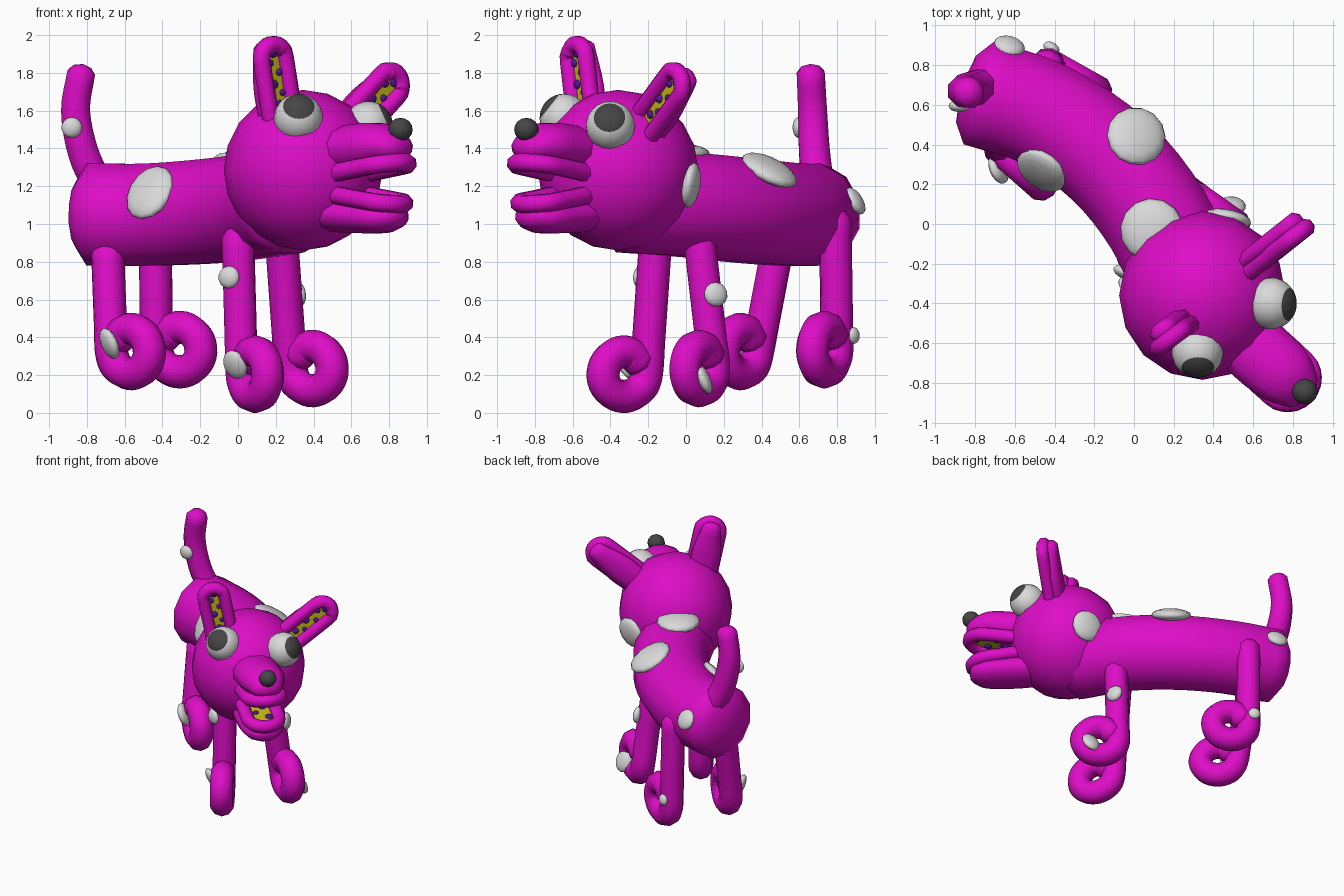
import bpy, bmesh, math
from mathutils import Vector as V, Matrix

if "Cube" in bpy.data.objects:
    bpy.data.objects.remove(bpy.data.objects["Cube"])


def mat(name, rgb):
    m = bpy.data.materials.new(name)
    m.diffuse_color = (*rgb, 1)
    m.use_nodes = True
    m.node_tree.nodes["Principled BSDF"].inputs["Base Color"].default_value = m.diffuse_color
    return m


PINK = mat("magenta", (0.73, 0.004, 0.57))
WHITE = mat("pale grey", (0.70, 0.70, 0.70))
DARK = mat("charcoal", (0.06, 0.06, 0.06))
YELLOW = mat("mustard", (0.58, 0.50, 0.008))
PURPLE = mat("violet", (0.085, 0.008, 0.32))


def finish(bm, name, *mats):
    bmesh.ops.recalc_face_normals(bm, faces=bm.faces)
    me = bpy.data.meshes.new(name)
    for f in bm.faces:
        f.smooth = True
    bm.to_mesh(me)
    bm.free()
    for m in mats:
        me.materials.append(m)
    ob = bpy.data.objects.new(name, me)
    bpy.context.collection.objects.link(ob)
    return ob


def spline(pts, n=4):
    """Catmull-Rom through tuples of any length."""
    p = [tuple(2 * a - b for a, b in zip(pts[0], pts[1]))] + list(pts)
    p.append(tuple(2 * a - b for a, b in zip(pts[-1], pts[-2])))
    out = []
    for i in range(1, len(p) - 2):
        for k in range(n):
            t = k / n
            out.append(tuple(0.5 * (2 * b + (c - a) * t + (2 * a - 5 * b + 4 * c - d) * t * t
                                    + (3 * b - a - 3 * c + d) * t ** 3)
                             for a, b, c, d in zip(*p[i - 1:i + 3])))
    return out + [tuple(pts[-1])]


def tube(name, pts, ref, material=PINK, sides=10, cap=0.6, n=4):
    """Sweep an oval (x, y, z, width, height) along a path; width lies along ref."""
    path = spline(pts, n)
    pos = [V(p[:3]) for p in path]
    bm = bmesh.new()
    rings = []
    ref = V(ref)

    def ring(c, t, w, h):
        s = (ref - t * ref.dot(t)).normalized()
        u = t.cross(s)
        rings.append([bm.verts.new(c + s * w * math.cos(a) + u * h * math.sin(a))
                      for a in (2 * math.pi * (k + 0.5) / sides for k in range(sides))])

    tan = [(pos[min(i + 1, len(pos) - 1)] - pos[max(i - 1, 0)]).normalized() for i in range(len(pos))]
    r0, r1 = min(path[0][3:]), min(path[-1][3:])
    ring(pos[0] - tan[0] * r0 * cap * 0.7, tan[0], path[0][3] * 0.65, path[0][4] * 0.65)
    for p, c, t in zip(path, pos, tan):
        ring(c, t, p[3], p[4])
    ring(pos[-1] + tan[-1] * r1 * cap * 0.7, tan[-1], path[-1][3] * 0.65, path[-1][4] * 0.65)
    for a, b in zip(rings, rings[1:]):
        for k in range(sides):
            bm.faces.new((a[k], a[(k + 1) % sides], b[(k + 1) % sides], b[k]))
    for r, tip in ((rings[0], pos[0] - tan[0] * r0 * cap), (rings[-1], pos[-1] + tan[-1] * r1 * cap)):
        v = bm.verts.new(tip)
        for k in range(sides):
            bm.faces.new((r[k], r[(k + 1) % sides], v))
    return finish(bm, name, material)


def ball(name, c, size, material, axis=(0, 0, 1), seg=16, rings=10):
    """Ellipsoid whose local z follows axis."""
    bm = bmesh.new()
    rot = V(axis).to_track_quat('Z', 'Y').to_matrix().to_4x4()
    bmesh.ops.create_uvsphere(bm, u_segments=seg, v_segments=rings, radius=1,
                              matrix=Matrix.Translation(c) @ rot @ Matrix.Diagonal((*size, 1)))
    return finish(bm, name, material)


def spot(target, p, r, tall=1.0):
    """Pale spot lying on the nearest surface of target."""
    _, loc, nor, _ = target.closest_point_on_mesh(V(p))
    ball(target.name + "_spot", loc, (r, r * tall, 0.02 + r * 0.2), WHITE, nor, 14, 8)


def cupped(name, base, tip, normal, hw, rim, dots):
    """Rounded rim with a mustard lining and violet dots, as used for ears and jaws."""
    b, t = V(base), V(tip)
    d = (t - b).normalized()
    n = V(normal)
    n = (n - d * n.dot(d)).normalized()
    s = d.cross(n)
    length = (t - b).length - hw
    edge = [b - s * hw, b - s * hw + d * length * 0.5]
    edge += [b + d * (length + hw * math.sin(a)) - s * hw * math.cos(a)
             for a in (math.pi * k / 6 for k in range(7))]
    edge += [b + s * hw + d * length * 0.5, b + s * hw]
    tube(name + "_rim", [(*p, rim, rim) for p in edge], n, sides=8, n=2)
    bm = bmesh.new()
    bm.faces.new([bm.verts.new(p) for p in edge])
    finish(bm, name + "_lining", YELLOW)
    for k, (u, v, r) in enumerate(dots):
        ball(f"{name}_dot_{k}", b + d * u * (length + hw) + s * v * hw, (r, r, 0.018), PURPLE, n, 8, 6)
    return b, t, n, s


# body, head and tail
body = tube("body", [(-0.78, 0.66, 1.05, 0.28, 0.28), (-0.45, 0.55, 1.05, 0.28, 0.28),
                     (-0.12, 0.32, 1.07, 0.285, 0.285), (0.12, 0.02, 1.10, 0.285, 0.285),
                     (0.28, -0.33, 1.12, 0.28, 0.28)], (0, 0, 1), cap=0.35, sides=12)
head = ball("head", (0.345, -0.36, 1.285), (0.42, 0.425, 0.425), PINK)
tail = tube("tail", [(-0.74, 0.70, 1.20, 0.09, 0.09), (-0.82, 0.68, 1.38, 0.088, 0.088),
                     (-0.86, 0.67, 1.60, 0.083, 0.083), (-0.83, 0.66, 1.80, 0.08, 0.08)], (0, 1, 0), sides=8)

# legs: straight tube that curls round at the foot
legs = {}
for name, top, foot, way, z0 in (
        ("front_left_leg", (0.0, -0.16, 0.93), (0.02, -0.21), (0.15, -0.25), 0.0),
        ("front_right_leg", (0.23, 0.07, 0.93), (0.28, 0.15), (0.27, -0.19), 0.03),
        ("back_left_leg", (-0.69, 0.48, 0.85), (-0.67, 0.38), (0.25, -0.22), 0.12),
        ("back_right_leg", (-0.44, 0.79, 1.02), (-0.43, 0.80), (0.25, -0.14), 0.13)):
    d = V((*way, 0)).normalized()
    p = V((*foot, z0 + 0.205))
    t = V(top)
    path = [t, t.lerp(p, 0.4), t.lerp(p, 0.75)]
    for k in range(9):
        a = math.radians(180 + 41 * k)
        shrink = 1 - 0.02 * k
        path.append(p + d * (0.14 + 0.14 * shrink * math.cos(a)) + V((0, 0, 0.118 * math.sin(a))))
    legs[name] = tube(name, [(*q, 0.088, 0.088) for q in path], d.cross(V((0, 0, 1))), cap=0.7)

# ears
EAR_DOTS = [(0.92, 0.05, 0.035), (0.80, -0.35, 0.022), (0.68, 0.3, 0.02),
            (0.56, -0.3, 0.026), (0.45, 0.3, 0.018), (0.33, -0.1, 0.024)]
for side, base, tip in (("left", (0.25, -0.53, 1.48), (0.175, -0.585, 1.95)),
                        ("right", (0.56, -0.26, 1.47), (0.85, -0.03, 1.785))):
    b, t, n, s = cupped(side + "_ear", base, tip, (0.6, -0.8, 0), 0.078, 0.047, EAR_DOTS)
    back = [(*(b.lerp(t, f) - n * 0.055), w, 0.052) for f, w in ((0, 0.10), (0.5, 0.115), (0.98, 0.07))]
    tube(side + "_ear_back", back, s, sides=8)

# snout, lower jaw and lips
across = (0.68, 0.73, 0)
tube("snout", [(0.45, -0.47, 1.37, 0.17, 0.12), (0.62, -0.64, 1.40, 0.178, 0.13),
               (0.76, -0.76, 1.42, 0.165, 0.115), (0.85, -0.845, 1.40, 0.11, 0.07)], across, sides=12)
tube("lower_jaw", [(0.45, -0.48, 1.06, 0.16, 0.10), (0.62, -0.64, 1.045, 0.165, 0.095),
                   (0.77, -0.77, 1.035, 0.15, 0.085), (0.84, -0.83, 1.04, 0.10, 0.06)], across, sides=12)
JAW_DOTS = [(0.88, 0.2, 0.026), (0.7, -0.4, 0.03), (0.55, 0.35, 0.022), (0.4, -0.2, 0.026), (0.3, 0.4, 0.02)]
cupped("upper_lip", (0.53, -0.55, 1.255), (0.865, -0.86, 1.325), (0, 0, -1), 0.125, 0.05, JAW_DOTS)
cupped("lower_lip", (0.53, -0.55, 1.165), (0.85, -0.845, 1.105), (0, 0, 1), 0.115, 0.05, JAW_DOTS)
ball("nose", (0.86, -0.845, 1.50), (0.065, 0.065, 0.062), DARK, seg=12, rings=8)

# eyes: pupil is the set of faces pointing along the gaze
for side, c, gaze in (("left", (0.32, -0.645, 1.56), (0.02, -0.78, 0.62)),
                      ("right", (0.69, -0.40, 1.52), (0.88, -0.05, 0.42))):
    eye = ball(side + "_eye", c, (0.13, 0.13, 0.13), WHITE, gaze, 20, 18)
    eye.data.materials.append(DARK)
    g = V(gaze).normalized()
    for f in eye.data.polygons:
        f.material_index = int(f.normal.dot(g) > math.cos(math.radians(40)))

# pale spots
bpy.context.view_layer.update()
for target, p, r, tall in (
        (body, (-0.48, 0.25, 1.18), 0.14, 1.15), (body, (0.01, 0.44, 1.28), 0.15, 1.1),
        (body, (0.09, -0.03, 1.40), 0.16, 1.0), (body, (-0.62, 0.92, 1.13), 0.08, 1.0),
        (head, (0.48, 0.06, 1.20), 0.12, 1.0), (tail, (-0.88, 0.58, 1.51), 0.055, 1.0),
        (legs["front_left_leg"], (-0.06, -0.27, 0.72), 0.06, 1.0),
        (legs["front_left_leg"], (-0.02, -0.32, 0.25), 0.07, 1.2),
        (legs["front_right_leg"], (0.34, 0.17, 0.63), 0.065, 1.0),
        (legs["front_right_leg"], (0.50, 0.14, 0.20), 0.07, 1.2),
        (legs["back_left_leg"], (-0.70, 0.25, 0.34), 0.08, 1.1),
        (legs["back_right_leg"], (-0.41, 0.92, 0.41), 0.045, 1.0)):
    spot(target, p, r, tall)
